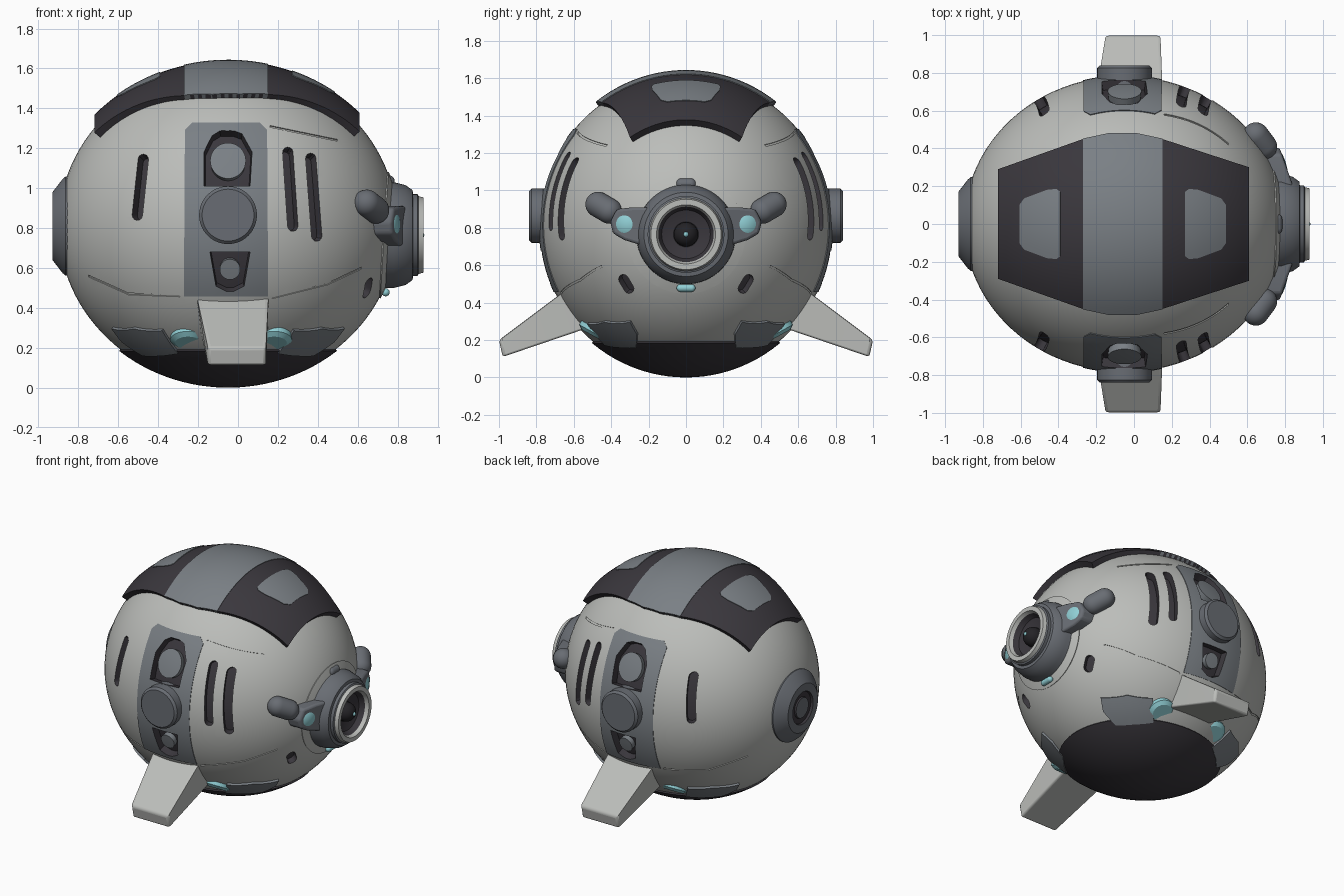
import bpy, bmesh, math
from mathutils import Vector

if "Cube" in bpy.data.objects:
    bpy.data.objects.remove(bpy.data.objects["Cube"])

def material(name, rgb):
    m = bpy.data.materials.new(name)
    m.diffuse_color = (*rgb, 1)
    m.use_nodes = True
    m.node_tree.nodes["Principled BSDF"].inputs["Base Color"].default_value = m.diffuse_color
    return m

LIGHT = material("light_shell", (.50, .51, .49))
GREY = material("panel_grey", (.195, .215, .235))
METAL = material("metal_grey", (.14, .152, .172))
DARK = material("dark_plate", (.042, .038, .046))
BLACK = material("lens_black", (.018, .017, .02))
CYAN = material("cyan_glow", (.28, .62, .66))

C = Vector((-.05, 0, .81))          # shell centre
R = (.85, .783, .80)                # shell radii
R_TOP = (.905, .795, .83)           # flatter curve of the top plate

def finish(name, bm, mats):
    bmesh.ops.recalc_face_normals(bm, faces=bm.faces[:])
    me = bpy.data.meshes.new(name)
    bm.to_mesh(me)
    bm.free()
    for m in mats:
        me.materials.append(m)
    ob = bpy.data.objects.new(name, me)
    bpy.context.collection.objects.link(ob)
    return ob

def patch(name, poly, axis, sign, hi, lo, mats, idx=0, radii=R, step=.04):
    """Solid plate: outline projected along an axis onto an ellipsoid."""
    bm = bmesh.new()
    bm.faces.new([bm.verts.new((u, v, 0)) for u, v in poly])
    for a in (0, 1):
        lo_a, hi_a = min(p[a] for p in poly), max(p[a] for p in poly)
        n = max(1, math.ceil((hi_a - lo_a) / step))
        no = Vector((1 - a, a, 0))
        for k in range(1, n):
            bmesh.ops.bisect_plane(bm, geom=bm.verts[:] + bm.edges[:] + bm.faces[:], dist=1e-5,
                                   plane_co=no * (lo_a + (hi_a - lo_a) * k / n), plane_no=no)
    top = bm.verts[:]
    ext = bmesh.ops.extrude_face_region(bm, geom=bm.faces[:], use_keep_orig=True)
    low = [g for g in ext["geom"] if isinstance(g, bmesh.types.BMVert)]
    a, b = [i for i in range(3) if i != axis]
    for verts, off in ((top, hi), (low, lo)):
        for v in verts:
            d = Vector((0, 0, 0))
            d[a] = (v.co.x - C[a]) / radii[a]
            d[b] = (v.co.y - C[b]) / radii[b]
            d[axis] = sign * math.sqrt(max(0, 1 - d[a] ** 2 - d[b] ** 2))
            n = Vector([d[i] / radii[i] for i in range(3)]).normalized()
            v.co = C + Vector([d[i] * radii[i] for i in range(3)]) + n * off
    for f in bm.faces:
        f.material_index = idx
    return finish(name, bm, mats)

def lathe(name, origin, axis, prof, mats, seg_mat=None, n=48):
    """Spin (along, radius) points around an axis."""
    bm = bmesh.new()
    q = Vector(axis).to_track_quat('Z', 'Y')
    rings = [[bm.verts.new(Vector(origin) + q @ Vector((r * math.cos(2 * math.pi * k / n),
              r * math.sin(2 * math.pi * k / n), h))) for k in range(n)] for h, r in prof]
    for i in range(len(prof) - 1):
        for k in range(n):
            j = (k + 1) % n
            f = bm.faces.new((rings[i][k], rings[i][j], rings[i + 1][j], rings[i + 1][k]))
            f.material_index = seg_mat[i] if seg_mat else 0
    bmesh.ops.remove_doubles(bm, verts=bm.verts[:], dist=1e-5)
    return finish(name, bm, mats)

def capsule(name, a, b, r, mat):
    a, b = Vector(a), Vector(b)
    L = (b - a).length
    arc = [math.pi / 2 * k / 8 for k in range(9)]
    prof = [(-r * math.cos(t), r * math.sin(t)) for t in arc]
    prof += [(L + r * math.sin(t), r * math.cos(t)) for t in arc]
    prof[0], prof[-1] = (-r, 0), (L + r, 0)
    return lathe(name, a, b - a, prof, [mat], n=32)

def hull(name, pts, mat, bevel):
    bm = bmesh.new()
    for p in pts:
        bm.verts.new(p)
    bmesh.ops.convex_hull(bm, input=bm.verts[:])
    bmesh.ops.dissolve_limit(bm, angle_limit=.03, verts=bm.verts[:], edges=bm.edges[:])
    ob = finish(name, bm, [mat])
    m = ob.modifiers.new("soft_edges", 'BEVEL')
    m.width, m.segments = bevel, 3
    return ob

def circle(u, v, r, s=1, n=36):
    return [(u + r * math.cos(2 * math.pi * k / n), v + r * s * math.sin(2 * math.pi * k / n)) for k in range(n)]

def slot(u0, v0, u1, v1, w, n=6):
    t = math.atan2(v1 - v0, u1 - u0)
    ends = [(u1, v1, t - math.pi / 2), (u0, v0, t + math.pi / 2)]
    return [(u + w * math.cos(s + math.pi * k / n), v + w * math.sin(s + math.pi * k / n))
            for u, v, s in ends for k in range(n + 1)]

def strip(line, w=.0045):
    return [(u, v - w) for u, v in line] + [(u, v + w) for u, v in reversed(line)]

def cut(target, cutters):
    """Join separate cutters into one and subtract it."""
    bm = bmesh.new()
    for c in cutters:
        bm.from_mesh(c.data)
    tool = finish("cutter", bm, [LIGHT, DARK])
    m = target.modifiers.new("cut", 'BOOLEAN')
    m.operation, m.solver, m.object = 'DIFFERENCE', 'EXACT', tool
    bpy.context.view_layer.objects.active = target
    bpy.ops.object.modifier_apply(modifier=m.name)
    bpy.data.objects.remove(tool)

# main shell
bm = bmesh.new()
bmesh.ops.create_uvsphere(bm, u_segments=96, v_segments=56, radius=1)
for v in bm.verts:
    v.co = C + Vector([v.co[i] * R[i] for i in range(3)])
shell = finish("shell", bm, [LIGHT, DARK])

upper = [(-.17, 1.01), (.06, 1.01), (.07, 1.18), (.02, 1.27), (-.02, 1.285), (-.09, 1.285), (-.13, 1.26), (-.17, 1.18)]
lower = [(-.14, .68), (.06, .68), (.03, .51), (-.02, .485), (-.06, .485), (-.11, .51)]
panel = [(-.27, .46), (.15, .46), (.145, 1.29), (.11, 1.325), (-.23, 1.325), (-.265, 1.29)]
vents = [(-.505, .865, -.475, 1.145), (.275, .81, .25, 1.18), (.395, .76, .365, 1.15)]
seams = [[(.16, 1.31), (.5, 1.24)], [(-.75, .56), (-.55, .47), (-.29, .46)], [(.17, .45), (.45, .52), (.62, .6)]]
cutters = []

for s, side in ((-1, "front"), (1, "back")):
    # side panel with its two recesses and round fittings
    band = patch(side + "_panel", panel, 1, s, .005, -.02, [GREY, DARK])
    holes = [patch("cutter", p, 1, s, .03, -.045, [LIGHT, DARK], 1) for p in (upper, lower)]
    cut(band, holes)
    cutters += holes
    patch(side + "_upper_button", circle(-.05, 1.14, .09), 1, s, -.005, -.06, [GREY])
    patch(side + "_lower_button", circle(-.04, .59, .052), 1, s, -.01, -.06, [GREY])
    lathe(side + "_hub", (-.05, s * .72, .865), (0, s, 0),
          [(0, .145), (.105, .145), (.12, .13), (.12, 0)], [METAL])
    # vent slots, oval port and panel seams
    cutters += [patch("cutter", slot(*v, .026), 1, s, .03, -.05, [LIGHT, DARK], 1) for v in vents]
    cutters += [patch("cutter", slot(s * .335, .525, s * .305, .475, .026), 0, 1, .03, -.04, [LIGHT, DARK], 1)]
    cutters += [patch("cutter", strip(l), 1, s, .02, -.006, [LIGHT, DARK]) for l in seams]
    # landing fin
    hull(side + "_fin", [(x, s * y, z) for y, z, x0, x1 in
         ((.60, .50, -.215, .155), (1.0, .20, -.15, .14), (.98, .11, -.15, .14), (.45, .29, -.19, .15))
         for x in (x0, x1)], LIGHT, .015)
    # arm, lamp and pod beside the eye
    arm = [(.15, .68), (.25, .73), (.33, .735), (.39, .77), (.405, .83), (.37, .90), (.28, .91), (.15, .91)]
    hull(side + "_eye_arm", [(x, s * y, z) for y, z in arm for x in (.58, .86 - .35 * (y - .15))], METAL, .015)
    lathe(side + "_eye_lamp", (.755, s * .315, .82), (1, s * .33, 0),
          [(0, .06), (.035, .06), (.046, .045), (.05, 0)], [CYAN], n=32)
    capsule(side + "_eye_pod", (.69, s * .41, .89), (.645, s * .47, .925), .068, METAL)
    for x, end in ((-.25, "left"), (.18, "right")):
        # glowing thruster under the shell
        lathe(f"{side}_{end}_thruster", (x, s * .495, .235), (0, s * .55, -1),
              [(-.03, .09), (-.005, .09), (.012, .065), (.012, 0)], [CYAN], n=32)
    for d, end in ((-1, "left"), (1, "right")):
        # grey corner plate above the belly
        corner = [(C.x + d * R[0] * e * math.cos(math.radians(t)), s * R[1] * e * math.sin(math.radians(t)))
                  for e, t in ((.60, 34), (.70, 28), (.775, 29), (.775, 45), (.765, 60), (.62, 62), (.60, 48))]
        patch(f"{side}_{end}_corner_plate", corner, 2, -1, .014, -.02, [GREY])

# cut all openings in the shell at once
cut(shell, cutters)
for c in cutters:
    bpy.data.objects.remove(c)

# top plate with grey band and windows
half = [(-.72, .29), (-.27, .45), (-.13, .48), (.01, .48), (.15, .45), (.61, .30)]
patch("top_plate", half + [(x, -y) for x, y in reversed(half)], 2, 1, 0, -.055, [DARK], radii=R_TOP)
half = half[1:5]
patch("top_band", half + [(x, -y) for x, y in reversed(half)], 2, 1, .004, -.03, [GREY], radii=R_TOP)
for d, end in ((-1, "left"), (1, "right")):
    half = [(.33, .17), (.35, .185), (.40, .18), (.52, .135), (.545, .10)]
    win = [(-.06 + d * x, y) for x, y in half + [(x, -y) for x, y in reversed(half)]]
    patch(end + "_top_window", win, 2, 1, .004, -.004, [GREY], radii=R_TOP)

# dark belly
patch("belly", circle(C.x, 0, R[0] * .635, R[1] / R[0], 64), 2, -1, .01, -.03, [DARK])

# eye: base disc, mount, barrel, pupil
patch("eye_base", circle(0, .765, .315, 1, 64), 0, 1, .006, -.02, [LIGHT])
eye = (0, 0, .765)
lathe("eye_mount", eye, (1, 0, 0), [(.62, .27), (.78, .265), (.84, .25), (.875, .225), (.88, .19)], [METAL], n=64)
lathe("eye_barrel", eye, (1, 0, 0),
      [(.84, .205), (.90, .205), (.905, .195), (.93, .188), (.93, .158), (.905, .148), (.87, .13), (.85, .07), (.845, 0)],
      [DARK, LIGHT, BLACK, METAL], [3, 3, 1, 1, 1, 0, 0, 2], n=64)
capsule("eye_pupil", (.85, 0, .765), (.86, 0, .765), .065, BLACK)
capsule("eye_spark", (.915, 0, .765), (.92, 0, .765), .014, CYAN)
capsule("eye_top_tab", (.755, -.025, 1.035), (.755, .025, 1.035), .03, METAL)
capsule("eye_bottom_lamp", (.74, -.03, .478), (.74, .03, .478), .02, CYAN)

# round tail cap
lathe("tail_cap", (0, 0, .81), (-1, 0, 0),
      [(.78, .25), (.865, .248), (.88, .235), (.93, .17), (.93, .115), (.915, .11), (.915, .075), (.925, .07), (.925, 0)],
      [METAL, DARK], [0, 0, 0, 0, 1, 1, 1, 0], n=64)

# smooth shading with sharp edges kept
bpy.ops.object.select_all(action='SELECT')
bpy.context.view_layer.objects.active = shell
bpy.ops.object.shade_smooth_by_angle(angle=math.radians(32))
